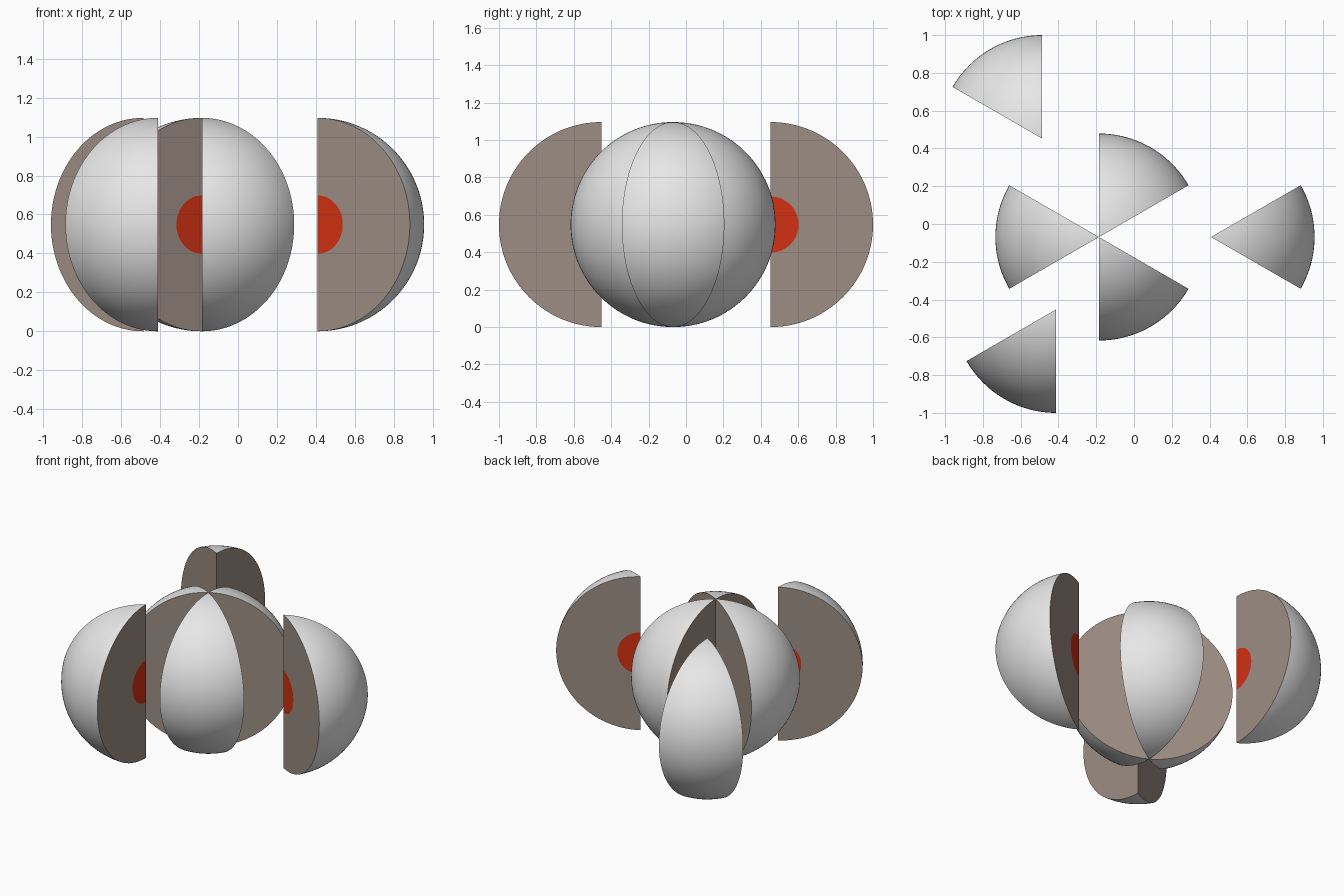
import bpy
import bmesh
from math import sin, cos, pi, radians

if "Cube" in bpy.data.objects:
    bpy.data.objects.remove(bpy.data.objects["Cube"], do_unlink=True)

RADIUS = 0.548
CORE = 0.15
ARC_STEPS = 64      # pole to pole
SWEEP_STEPS = 20    # across one wedge
SKIN, FLESH, HEART = range(3)


def make_material(name, rgb):
    mat = bpy.data.materials.new(name)
    mat.use_nodes = True
    colour = (*rgb, 1.0)
    mat.diffuse_color = colour
    mat.node_tree.nodes["Principled BSDF"].inputs["Base Color"].default_value = colour
    return mat


materials = [
    make_material("light grey shell", (0.8, 0.8, 0.8)),
    make_material("brown cut face", (0.34, 0.27, 0.23)),
    make_material("red core", (0.65, 0.03, 0.006)),
]


def half_circle(bm, radius, azimuth):
    """Points from the bottom pole to the top pole at one azimuth."""
    points = []
    for i in range(ARC_STEPS + 1):
        t = pi * i / ARC_STEPS
        r = radius * sin(t)
        points.append(bm.verts.new((r * cos(azimuth), r * sin(azimuth), -radius * cos(t))))
    return points


def strip(bm, a, b, material):
    """Bridge two half circles with quads."""
    for i in range(ARC_STEPS):
        bm.faces.new((a[i], b[i], b[i + 1], a[i + 1])).material_index = material


def make_wedge(name, apex, middle_degrees):
    """A sixth of a ball, with its cut faces showing the core."""
    bm = bmesh.new()
    start = radians(middle_degrees - 30)
    angles = [start + radians(60) * j / SWEEP_STEPS for j in range(SWEEP_STEPS + 1)]
    arcs = [half_circle(bm, RADIUS, a) for a in angles]

    # Round outer shell
    for a, b in zip(arcs, arcs[1:]):
        strip(bm, a, b, SKIN)

    # Two flat cut faces with a half disc of core in each
    for arc, angle in ((arcs[0], angles[0]), (arcs[-1], angles[-1])):
        inner = half_circle(bm, CORE, angle)
        strip(bm, arc, inner, FLESH)
        bm.faces.new(inner).material_index = HEART

    bmesh.ops.remove_doubles(bm, verts=bm.verts[:], dist=0.00001)
    bmesh.ops.recalc_face_normals(bm, faces=bm.faces[:])
    mesh = bpy.data.meshes.new(name)
    bm.to_mesh(mesh)
    bm.free()
    for mat in materials:
        mesh.materials.append(mat)

    obj = bpy.data.objects.new(name, mesh)
    obj.location = (apex[0], apex[1], RADIUS)
    bpy.context.collection.objects.link(obj)
    bpy.ops.object.select_all(action="DESELECT")
    obj.select_set(True)
    bpy.context.view_layer.objects.active = obj
    bpy.ops.object.shade_smooth_by_angle(angle=radians(30))


# Three wedges that still meet at the ball's axis
centre = (-0.186, -0.069)
make_wedge("inner_wedge_back", centre, 60)
make_wedge("inner_wedge_right", centre, 180)
make_wedge("inner_wedge_front", centre, 300)

# Three wedges pulled outward
make_wedge("outer_wedge_left", (0.408, -0.069), 0)
make_wedge("outer_wedge_back", (-0.486, 0.452), 120)
make_wedge("outer_wedge_front", (-0.412, -0.452), 240)
